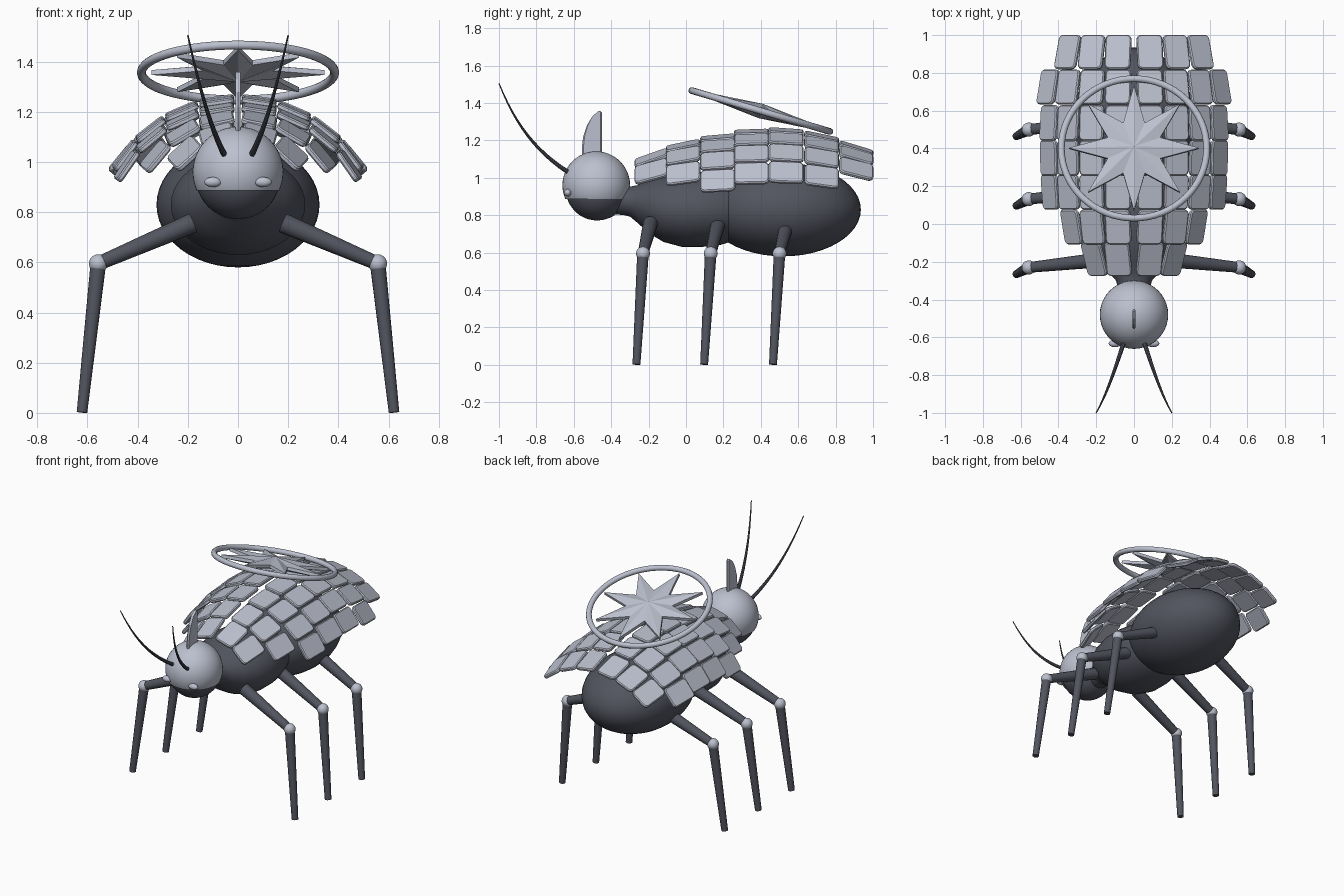
import bpy, bmesh, math
from mathutils import Matrix, Vector

if "Cube" in bpy.data.objects:
    bpy.data.objects.remove(bpy.data.objects["Cube"])


def material(name, rgb):
    m = bpy.data.materials.new(name)
    m.diffuse_color = (*rgb, 1)
    m.use_nodes = True
    m.node_tree.nodes["Principled BSDF"].inputs["Base Color"].default_value = m.diffuse_color
    return m


SILVER = material("silver_grey", (0.50, 0.53, 0.62))
DARK = material("dark_grey", (0.085, 0.09, 0.115))


def finish(bm, name, mat, smooth=True):
    bmesh.ops.recalc_face_normals(bm, faces=bm.faces)
    me = bpy.data.meshes.new(name)
    bm.to_mesh(me)
    bm.free()
    me.materials.append(mat)
    ob = bpy.data.objects.new(name, me)
    bpy.context.collection.objects.link(ob)
    if smooth:
        bpy.ops.object.select_all(action='DESELECT')
        bpy.context.view_layer.objects.active = ob
        ob.select_set(True)
        bpy.ops.object.shade_smooth_by_angle(angle=math.radians(35))
    return ob


def ellipsoid(name, mat, c, r, cut=None):
    bm = bmesh.new()
    bmesh.ops.create_uvsphere(bm, u_segments=40, v_segments=24, radius=1,
                              matrix=Matrix.Translation(c) @ Matrix.Diagonal((*r, 1)))
    if cut is not None:
        geom = bm.verts[:] + bm.edges[:] + bm.faces[:]
        bmesh.ops.bisect_plane(bm, geom=geom, plane_co=(0, 0, cut),
                               plane_no=(0, 0, -1), clear_outer=True)
        bmesh.ops.holes_fill(bm, edges=[e for e in bm.edges if e.is_boundary])
    return finish(bm, name, mat)


def loft(bm, rings):
    loops = [[bm.verts.new(p) for p in ring] for ring in rings]
    n = len(loops[0])
    for a, b in zip(loops, loops[1:]):
        for i in range(n):
            bm.faces.new((a[i], a[(i + 1) % n], b[(i + 1) % n], b[i]))
    bm.faces.new(loops[0])
    bm.faces.new(loops[-1])


def tube(name, mat, pts, radii, n=16):
    pts = [Vector(p) for p in pts]
    rings = []
    for i, p in enumerate(pts):
        d = (pts[min(i + 1, len(pts) - 1)] - pts[max(i - 1, 0)]).normalized()
        u = d.cross(Vector((0, 1, 0.1))).normalized()
        v = d.cross(u)
        rings.append([p + radii[i] * (u * math.cos(t) + v * math.sin(t))
                      for t in (2 * math.pi * k / n for k in range(n))])
    bm = bmesh.new()
    loft(bm, rings)
    return finish(bm, name, mat)


# Abdomen, and thorax narrowing into the neck
ellipsoid("abdomen", DARK, (0, 0.52, 0.83), (0.325, 0.415, 0.25))
sections = [(-0.42, 0.89, 0.085, 0.085), (-0.34, 0.882, 0.085, 0.08),
            (-0.30, 0.873, 0.095, 0.08), (-0.26, 0.86, 0.13, 0.10),
            (-0.20, 0.845, 0.19, 0.14), (-0.12, 0.835, 0.24, 0.178),
            (-0.02, 0.83, 0.268, 0.2), (0.08, 0.83, 0.268, 0.2),
            (0.18, 0.83, 0.25, 0.19), (0.28, 0.83, 0.21, 0.16), (0.38, 0.83, 0.12, 0.09)]
bm = bmesh.new()
loft(bm, [[(rx * math.cos(t), y, cz + rz * math.sin(t))
           for t in (2 * math.pi * k / 40 for k in range(40))]
          for y, cz, rx, rz in sections])
finish(bm, "thorax", DARK)

# Head with its cap, eyes and crest
ellipsoid("head", DARK, (0, -0.475, 0.94), (0.168, 0.168, 0.168))
ellipsoid("head_cap", SILVER, (0, -0.48, 0.96), (0.181, 0.181, 0.181), cut=0.887)
bm = bmesh.new()
outline = [(-0.555, 1.10), (-0.557, 1.16), (-0.55, 1.22), (-0.53, 1.28), (-0.50, 1.33),
           (-0.46, 1.358), (-0.45, 1.35), (-0.45, 1.10)]
loft(bm, [[(x, -0.5 + (y + 0.5) * k, z) for y, z in outline]
          for x, k in ((-0.009, 0.85), (0, 1), (0.009, 0.85))])
finish(bm, "crest", SILVER, smooth=False)

# Paired parts: eyes, antennae and legs
for s, side in ((-1, "left"), (1, "right")):
    ellipsoid("eye_" + side, SILVER, (s * 0.1, -0.632, 0.92), (0.034, 0.02, 0.02))
    a = [Vector(p) for p in ((s * 0.055, -0.63, 1.03), (s * 0.11, -0.80, 1.14),
                             (s * 0.15, -0.91, 1.28), (s * 0.2, -1.0, 1.505))]
    path, radii = [], []
    for k in range(13):
        t = k / 12
        path.append(a[0] * (1 - t) ** 3 + a[1] * 3 * t * (1 - t) ** 2
                    + a[2] * 3 * t * t * (1 - t) + a[3] * t ** 3)
        radii.append(0.012 - 0.009 * t)
    tube("antenna_" + side, DARK, path, radii, 10)
    for y, pos in ((-0.23, "front"), (0.132, "middle"), (0.50, "rear")):
        tag = pos + "_" + side
        knee = (s * 0.557, y, 0.595)
        tube("upper_leg_" + tag, DARK, [(s * 0.18, y + 0.04, 0.757), knee], [0.04, 0.028])
        tube("lower_leg_" + tag, DARK, [knee, (s * 0.622, y - 0.035, 0.002)], [0.031, 0.021])
        ellipsoid("knee_" + tag, SILVER, knee, (0.037, 0.037, 0.037))


# Back plates: rounded rectangles arranged in arched rows
def plate(name, matrix, w, l, th=0.024, r=0.025):
    bm = bmesh.new()
    rings = []
    for z, inset in ((-th / 2, 0.006), (-th / 4, 0), (th / 4, 0), (th / 2, 0.006)):
        ring = []
        for q, (cx, cy) in enumerate(((1, 1), (-1, 1), (-1, -1), (1, -1))):
            for k in range(4):
                t = math.pi / 2 * (q + k / 3)
                p = Vector((cx * (w / 2 - r) + (r - inset) * math.cos(t),
                            cy * (l / 2 - r) + (r - inset) * math.sin(t), z))
                ring.append(matrix @ p)
        rings.append(ring)
    loft(bm, rings)
    finish(bm, name, SILVER, smooth=False)


# y centre, crown height, arch radius, slope in degrees, plates per side
rows = [(-0.185, 1.115, 0.31, 20, 2), (-0.015, 1.175, 0.43, 12, 3),
        (0.17, 1.215, 0.54, 5, 4), (0.35, 1.245, 0.565, 2, 4),
        (0.535, 1.25, 0.565, -4, 4), (0.725, 1.22, 0.59, -12, 4),
        (0.91, 1.16, 0.60, -17, 3)]
for j, (y, top, R, slope, count) in enumerate(rows):
    for i in range(count):
        for s in (-1, 1):
            th = s * (0.012 + 0.145 * (i + 0.5)) / R
            m = (Matrix.Translation((R * math.sin(th), y, top - R + R * math.cos(th)))
                 @ Matrix.Rotation(th, 4, 'Y')
                 @ Matrix.Rotation(math.radians(slope), 4, 'X'))
            plate(f"back_plate_{j}_{i}_{'right' if s > 0 else 'left'}", m, 0.138, 0.188)

# Tilted ring with an eight-pointed star
tilt = Matrix.Translation((0, 0.40, 1.357)) @ Matrix.Rotation(math.radians(-16.5), 4, 'X')
bm = bmesh.new()
N, M = 64, 12
grid = [[bm.verts.new(tilt @ Vector(((0.385 + 0.018 * math.cos(b)) * math.cos(a),
                                     (0.385 + 0.018 * math.cos(b)) * math.sin(a),
                                     0.018 * math.sin(b))))
         for b in (2 * math.pi * k / M for k in range(M))]
        for a in (2 * math.pi * k / N for k in range(N))]
for i in range(N):
    for k in range(M):
        bm.faces.new((grid[i][k], grid[(i + 1) % N][k],
                      grid[(i + 1) % N][(k + 1) % M], grid[i][(k + 1) % M]))
finish(bm, "ring", SILVER)

bm = bmesh.new()
rims = []
for z in (-0.01, 0.01):
    rims.append([bm.verts.new(tilt @ Vector((r * math.cos(t), r * math.sin(t), z)))
                 for r, t in ((0.15 if k % 2 else 0.345, math.pi * k / 8) for k in range(16))])
low, high = (bm.verts.new(tilt @ Vector((0, 0, z))) for z in (-0.04, 0.04))
for k in range(16):
    n = (k + 1) % 16
    bm.faces.new((rims[0][k], rims[0][n], rims[1][n], rims[1][k]))
    bm.faces.new((rims[1][k], rims[1][n], high))
    bm.faces.new((rims[0][n], rims[0][k], low))
finish(bm, "star", SILVER, smooth=False)
